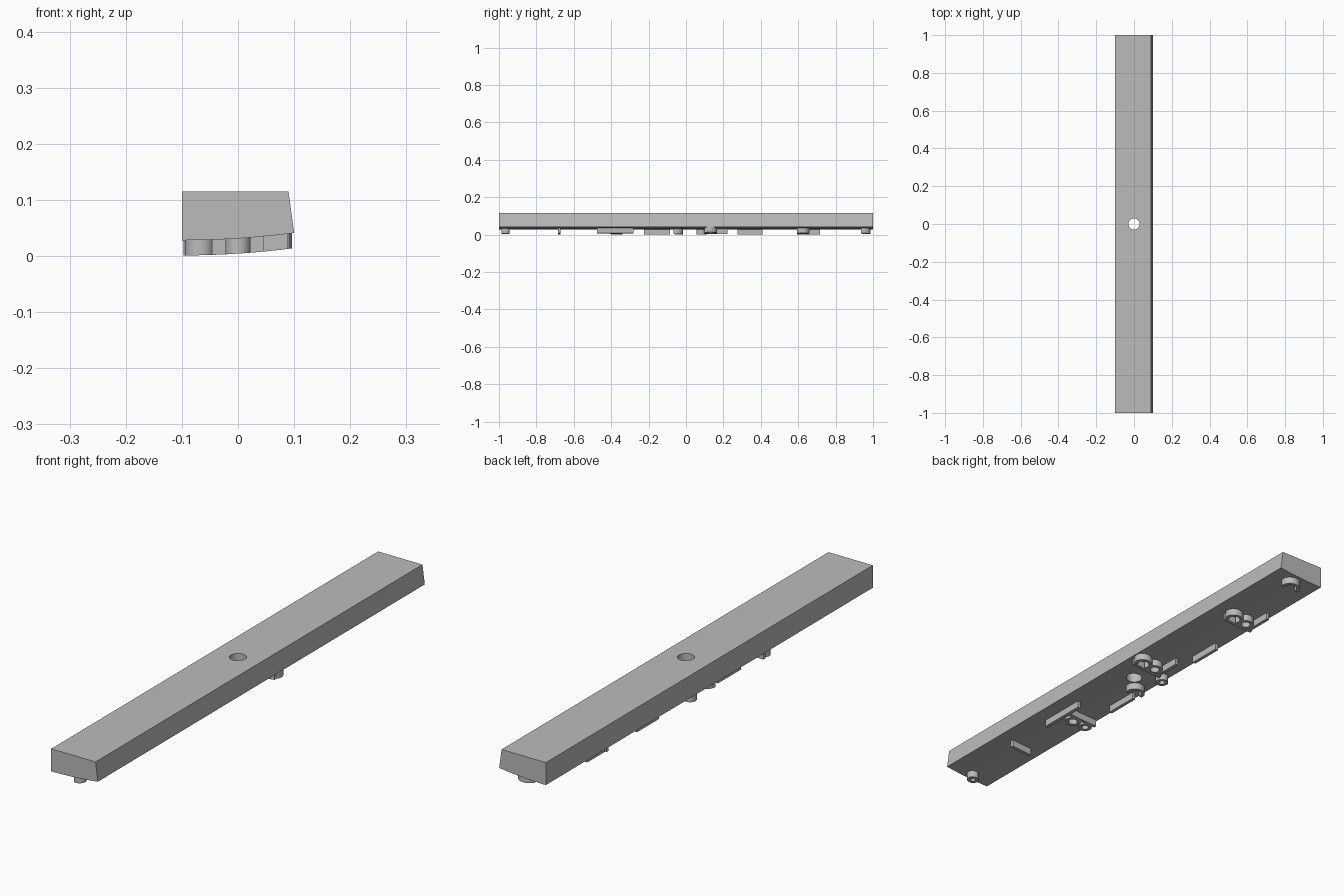
import bpy, bmesh, math
from mathutils import Vector

if "Cube" in bpy.data.objects:
    bpy.data.objects.remove(bpy.data.objects["Cube"])

grey = bpy.data.materials.new("mid grey")
grey.use_nodes = True
colour = (0.5, 0.5, 0.5, 1)
grey.diffuse_color = colour
grey.node_tree.nodes["Principled BSDF"].inputs["Base Color"].default_value = colour

DROP = 0.027    # how far the ridges hang down
WALL = 0.013    # ridge thickness


def underside(x):
    """Height of the gently curved underside."""
    return 0.028 + 0.013 * ((x + 0.1) / 0.2) ** 2


def finish(name, bm):
    bmesh.ops.recalc_face_normals(bm, faces=bm.faces)
    mesh = bpy.data.meshes.new(name)
    bm.to_mesh(mesh)
    bm.free()
    mesh.materials.append(grey)
    ob = bpy.data.objects.new(name, mesh)
    bpy.context.collection.objects.link(ob)
    bpy.context.view_layer.objects.active = ob
    ob.select_set(True)
    bpy.ops.object.shade_smooth_by_angle(angle=math.radians(30))
    ob.select_set(False)
    return ob


def ridge(name, path, closed=False):
    """Thin wall along a path, following the curved underside."""
    pts = [Vector(p) for p in path]
    n = len(pts)
    bm = bmesh.new()
    rows = []
    for i, p in enumerate(pts):
        a = pts[i - 1] if closed or i else p
        b = pts[(i + 1) % n] if closed or i < n - 1 else p
        t = (b - a).normalized()
        side = Vector((-t.y, t.x)) * WALL / 2
        row = []
        for q, level in ((p + side, 0), (p - side, 0), (p - side, 1), (p + side, 1)):
            z = underside(q.x) + (-DROP if level else 0.003)
            row.append(bm.verts.new((q.x, q.y, z)))
        rows.append(row)
    for i in range(n if closed else n - 1):
        r, s = rows[i], rows[(i + 1) % n]
        for k in range(4):
            bm.faces.new((r[k], r[(k + 1) % 4], s[(k + 1) % 4], s[k]))
    if not closed:
        bm.faces.new(rows[0])
        bm.faces.new(rows[-1])
    return finish(name, bm)


def bar(name, start, end, steps=6):
    a, b = Vector(start), Vector(end)
    ridge(name, [a.lerp(b, i / steps) for i in range(steps + 1)])


def arc(name, x, y, r, first=0, last=360, steps=24):
    closed = last - first == 360
    count = steps if closed else steps + 1
    angles = [math.radians(first + (last - first) * i / steps) for i in range(count)]
    ridge(name, [(x + r * math.cos(a), y + r * math.sin(a)) for a in angles], closed)


# Main bar: slanted left side, curved underside
bm = bmesh.new()
xs = [-0.1 + 0.2 * i / 12 for i in range(13)]
profile = [(-0.1, 0.115)] + [(x, underside(x)) for x in xs] + [(0.09, 0.115)]
face = bm.faces.new([bm.verts.new((x, -1, z)) for x, z in profile])
ext = bmesh.ops.extrude_face_region(bm, geom=[face])
bmesh.ops.translate(bm, vec=(0, 2, 0),
                    verts=[v for v in ext["geom"] if isinstance(v, bmesh.types.BMVert)])
body = finish("main_bar", bm)

# Through hole in the middle
bpy.ops.mesh.primitive_cylinder_add(vertices=32, radius=0.03, depth=0.4)
cutter = bpy.context.object
cutter.name = "hole_cutter"
cutter.data.materials.append(grey)
cut = body.modifiers.new("hole", "BOOLEAN")
cut.object = cutter
cut.solver = "EXACT"
bpy.context.view_layer.objects.active = body
bpy.ops.object.modifier_apply(modifier=cut.name)
bpy.data.objects.remove(cutter)

# Ridges at the front end
arc("front_ring", 0.0, -0.965, 0.016)
bar("front_cross_ridge", (-0.046, -0.677), (0.046, -0.677))

# Long ridge with a cross ridge and two rings beside it
bar("long_ridge", (0.04, -0.475), (0.04, -0.28))
bar("long_ridge_cross", (0.04, -0.345), (-0.094, -0.345))
arc("inner_side_ring", -0.007, -0.375, 0.024)
arc("outer_side_ring", -0.068, -0.375, 0.02)

# Edge ridges on the right side
bar("front_edge_ridge", (-0.071, -0.225), (-0.071, -0.085))
bar("back_edge_ridge", (-0.071, 0.275), (-0.071, 0.41))

# Hooks, rounded towards the back
for name, x, y in (("middle_hook", -0.05, -0.052), ("back_hook", 0.01, 0.95)):
    arc(name, x, y, 0.03, -25, 190)

# Two matching groups: cross ridge, open arc, ring and lengthwise ridge
for name, x, y in (("middle", 0.0, 0.105), ("back", -0.042, 0.6)):
    bar(name + "_cross_ridge", (x + 0.088, y), (x - 0.042, y))
    arc(name + "_open_arc", x + 0.062, y + 0.025, 0.028, -35, 215)
    arc(name + "_ring", x + 0.008, y + 0.028, 0.024)
    bar(name + "_long_ridge", (x - 0.03, y - 0.006), (x - 0.03, y + 0.116))
arc("small_ring", -0.073, 0.08, 0.018)
